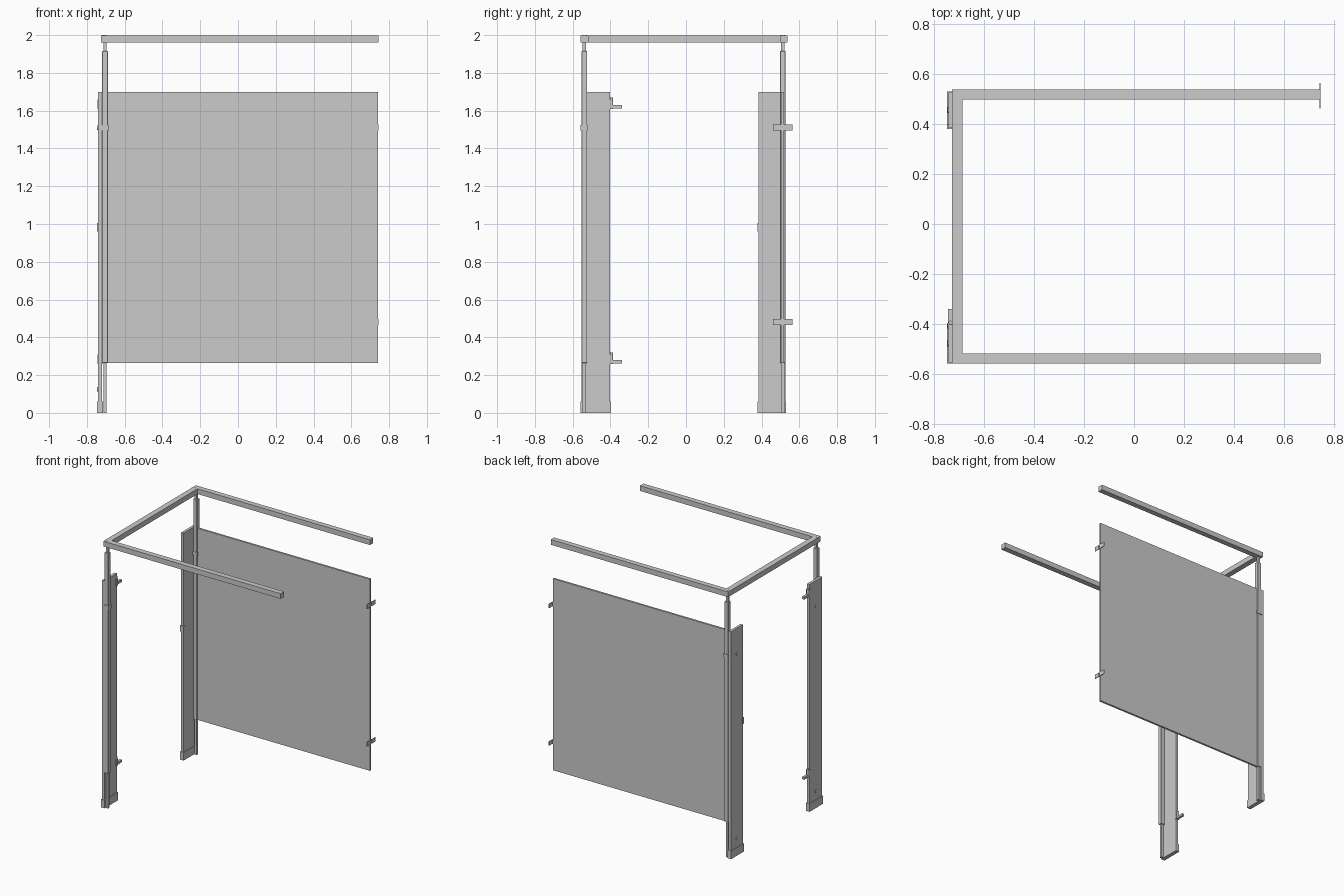
import bpy, bmesh
from mathutils import Matrix

if "Cube" in bpy.data.objects:
    bpy.data.objects.remove(bpy.data.objects["Cube"])


def box(name, x, y, z, bevel=0):
    """Box from (min, max) ranges on each axis."""
    me = bpy.data.meshes.new(name)
    ob = bpy.data.objects.new(name, me)
    bpy.context.collection.objects.link(ob)
    bm = bmesh.new()
    bmesh.ops.create_cube(bm, size=1)
    for v in bm.verts:
        v.co = [(a + b) / 2 + c * (b - a) for (a, b), c in zip((x, y, z), v.co)]
    if bevel:
        bmesh.ops.bevel(bm, geom=bm.edges[:], offset=bevel, segments=1, affect='EDGES')
    bm.to_mesh(me)
    bm.free()
    return ob


def disc(name, loc, r, depth, axis):
    """Short cylinder along an axis, used for screw heads and pins."""
    me = bpy.data.meshes.new(name)
    ob = bpy.data.objects.new(name, me)
    bpy.context.collection.objects.link(ob)
    rot = Matrix.Rotation(1.5707963, 4, 'Y') if axis == 'X' else Matrix()
    bm = bmesh.new()
    bmesh.ops.create_cone(bm, cap_ends=True, segments=16, radius1=r, radius2=r,
                          depth=depth, matrix=Matrix.Translation(loc) @ rot)
    for f in bm.faces:
        f.smooth = len(f.verts) == 4
    bm.to_mesh(me)
    bm.free()
    return ob


def around(c, h):
    return (c - h, c + h)


PX = -0.704                      # post centre line
FY, BY = -0.538, 0.512           # front and back post positions

# Head rails
box("front_head_rail", (-0.684, 0.744), (-0.558, -0.517), (1.96, 1.999))
box("back_head_rail", (-0.684, 0.744), (0.498, 0.538), (1.96, 1.999))
box("cross_head_rail", (-0.726, -0.684), (-0.558, 0.538), (1.96, 1.999))

# Posts: thin core with a wider sleeve, plus rail screws
for side, y in (("front", FY), ("back", BY)):
    box(side + "_post_core", around(PX, 0.008), around(y, 0.009), (0, 1.962))
    box(side + "_post_sleeve", around(PX, 0.016), around(y, 0.015), (0.265, 1.915), 0.002)
    for i, (dx, dy) in enumerate(((-0.01, 0.01), (0.008, 0.008), (-0.004, -0.008))):
        disc(f"{side}_rail_screw_{i}", (PX + dx, y + dy, 1.999), 0.003, 0.002, 'Z')

# Side partition panel
box("side_panel", (-0.688, 0.74), (0.504, 0.519), (0.265, 1.70))

# Pilasters, floor shoes and fixings
for side, y0, y1, post in (("front", -0.553, -0.402, FY), ("back", 0.384, 0.526, BY)):
    box(side + "_pilaster", (-0.741, -0.721), (y0, y1), (0.01, 1.70))
    box(side + "_shoe", (-0.746, -0.716), (y0 - 0.005, y1 + 0.004), (0, 0.06))
    for i, z in enumerate((0.125, 1.51)):
        disc(f"{side}_pilaster_bolt_{i}", (-0.742, (y0 + y1) / 2, z), 0.012, 0.007, 'X')
    # Clamp band tying the post to the pilaster
    for s, e in (("inner", -1), ("outer", 1)):
        yc = post + e * 0.018
        box(f"{side}_clamp_{s}", (-0.722, -0.684), around(yc, 0.002), around(1.51, 0.014))
    box(side + "_clamp_end", (-0.688, -0.684), around(post, 0.02), around(1.51, 0.014))

# Wall brackets at the free end of the panel
for i, z in enumerate((0.48, 1.51)):
    for s, a, b in (("inner", 0.461, 0.504), ("outer", 0.519, 0.563)):
        box(f"wall_bracket_ear_{s}_{i}", (0.741, 0.745), (a, b), around(z, 0.016))
    for s, a, b in (("inner", 0.500, 0.504), ("outer", 0.519, 0.523)):
        box(f"wall_bracket_leg_{s}_{i}", (0.733, 0.745), (a, b), around(z, 0.016))

# Door hinges on the front pilaster
for i, (z, top) in enumerate(((0.27, 0.31), (1.62, 1.66))):
    box(f"hinge_leaf_{i}", (-0.744, -0.718), (-0.418, -0.396), (z - 0.012, top))
    box(f"hinge_arm_{i}", (-0.742, -0.724), (-0.398, -0.340), around(z, 0.009))
    disc(f"hinge_pin_{i}", (-0.733, -0.394, (z + top) / 2), 0.008, top - z + 0.02, 'Z')

# Latch keeper on the back pilaster
box("latch_keeper", (-0.746, -0.716), (0.379, 0.398), (0.96, 1.005))
